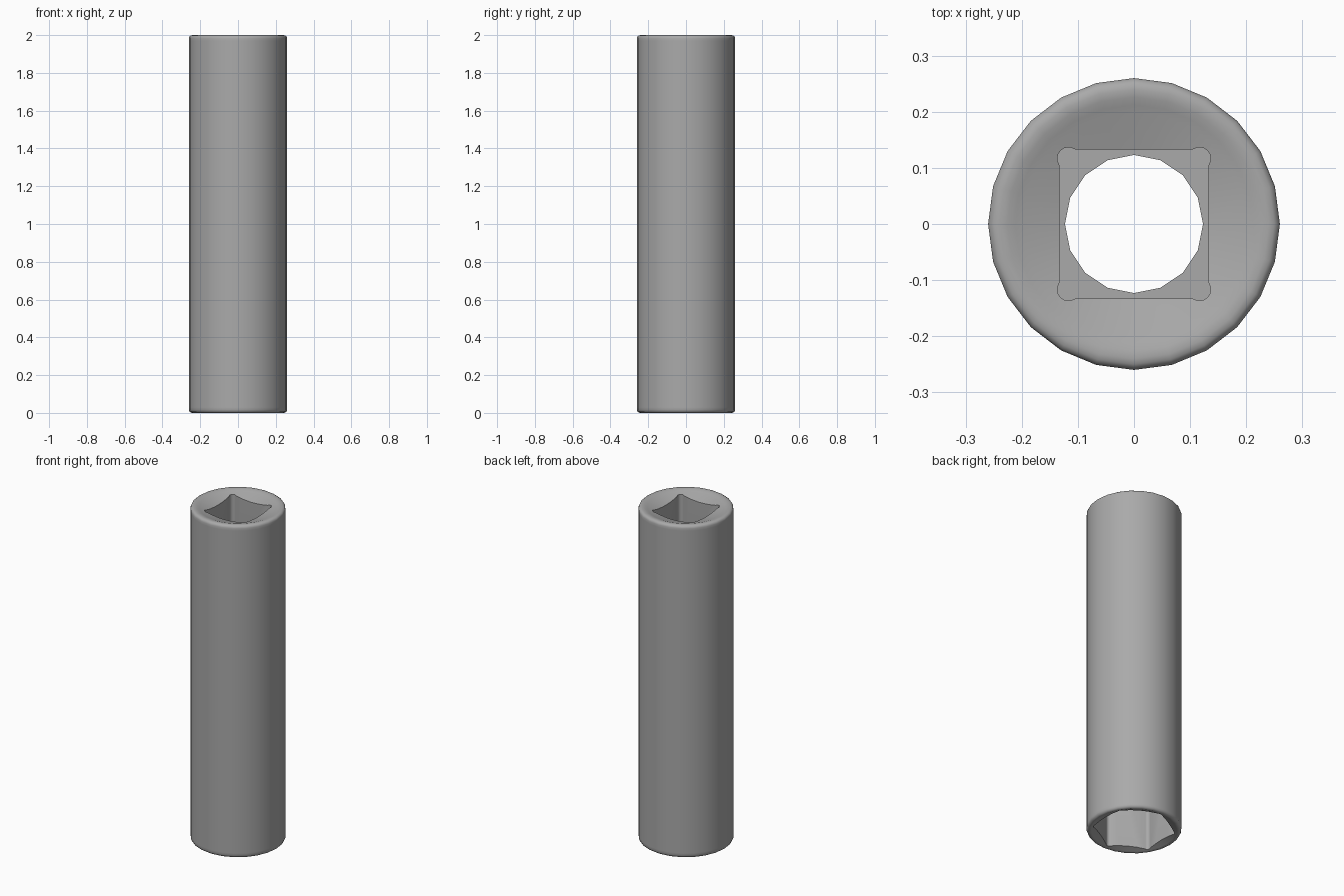
import bpy, bmesh
from math import pi, cos, sin, acos

if "Cube" in bpy.data.objects:
    bpy.data.objects.remove(bpy.data.objects["Cube"])


def make_object(name, bm):
    bmesh.ops.recalc_face_normals(bm, faces=bm.faces)
    mesh = bpy.data.meshes.new(name)
    bm.to_mesh(mesh)
    bm.free()
    obj = bpy.data.objects.new(name, mesh)
    bpy.context.collection.objects.link(obj)
    return obj


def lathe(name, profile, sides):
    """Closed solid of revolution; first and last points are on the axis."""
    bm = bmesh.new()
    tips = [bm.verts.new((0, 0, profile[i][1])) for i in (0, -1)]
    rings = [[bm.verts.new((r * cos(2 * pi * k / sides), r * sin(2 * pi * k / sides), z))
              for k in range(sides)] for r, z in profile[1:-1]]
    for k in range(sides):
        j = (k + 1) % sides
        bm.faces.new((tips[0], rings[0][j], rings[0][k]))
        bm.faces.new((tips[1], rings[-1][k], rings[-1][j]))
        for a, b in zip(rings, rings[1:]):
            bm.faces.new((a[k], a[j], b[j], b[k]))
    return make_object(name, bm)


def drive_outline(n, apothem, centre, radius, steps=8):
    """Regular polygon whose corners are relieved with round grooves."""
    spread = pi / n + acos((apothem - centre * cos(pi / n)) / radius)
    pts = []
    for i in range(n):
        corner = 2 * pi * i / n + pi / n
        for s in range(steps + 1):
            t = corner - spread + 2 * spread * s / steps
            pts.append((centre * cos(corner) + radius * cos(t),
                        centre * sin(corner) + radius * sin(t)))
    return pts


def prism(name, outline, z0, z1):
    bm = bmesh.new()
    face = bm.faces.new([bm.verts.new((x, y, z0)) for x, y in outline])
    ext = bmesh.ops.extrude_face_region(bm, geom=[face])
    top = [v for v in ext["geom"] if isinstance(v, bmesh.types.BMVert)]
    bmesh.ops.translate(bm, vec=(0, 0, z1 - z0), verts=top)
    return make_object(name, bm)


# Outer sleeve with rounded rims and countersunk ends
body = lathe("socket_body", [
    (0, 0.05), (0.19, 0.018), (0.232, 0.003), (0.24, 0), (0.248, 0.001),
    (0.256, 0.006), (0.26, 0.016), (0.26, 0.03), (0.26, 1.97), (0.26, 1.984),
    (0.257, 1.993), (0.25, 1.998), (0.24, 2.0), (0.226, 1.998), (0.212, 1.993),
    (0.2, 1.989), (0.12, 1.965), (0, 1.93)], 24)

# Dark grey steel
steel = bpy.data.materials.new("dark_steel")
steel.diffuse_color = (0.4, 0.4, 0.4, 1)
steel.use_nodes = True
steel.node_tree.nodes["Principled BSDF"].inputs["Base Color"].default_value = steel.diffuse_color
body.data.materials.append(steel)

# Square drive on top, hex opening below, round bore between
cutters = [
    prism("square_drive_cutter", drive_outline(4, 0.133, 0.165, 0.02), 1.6, 2.1),
    prism("hex_cutter", drive_outline(6, 0.196, 0.205, 0.02), -0.1, 0.7),
    prism("bore_cutter", [(0.123 * cos(pi * k / 8), 0.123 * sin(pi * k / 8))
                          for k in range(16)], 0.5, 1.8),
]
bpy.context.view_layer.objects.active = body
for c in cutters:
    c.data.materials.append(steel)
    mod = body.modifiers.new(c.name, 'BOOLEAN')
    mod.operation = 'DIFFERENCE'
    mod.solver = 'EXACT'
    mod.object = c
    bpy.ops.object.modifier_apply(modifier=mod.name)
for c in cutters:
    bpy.data.objects.remove(c)

# Smooth shading with crisp drive edges
body.select_set(True)
bpy.ops.object.shade_smooth_by_angle(angle=0.65)
